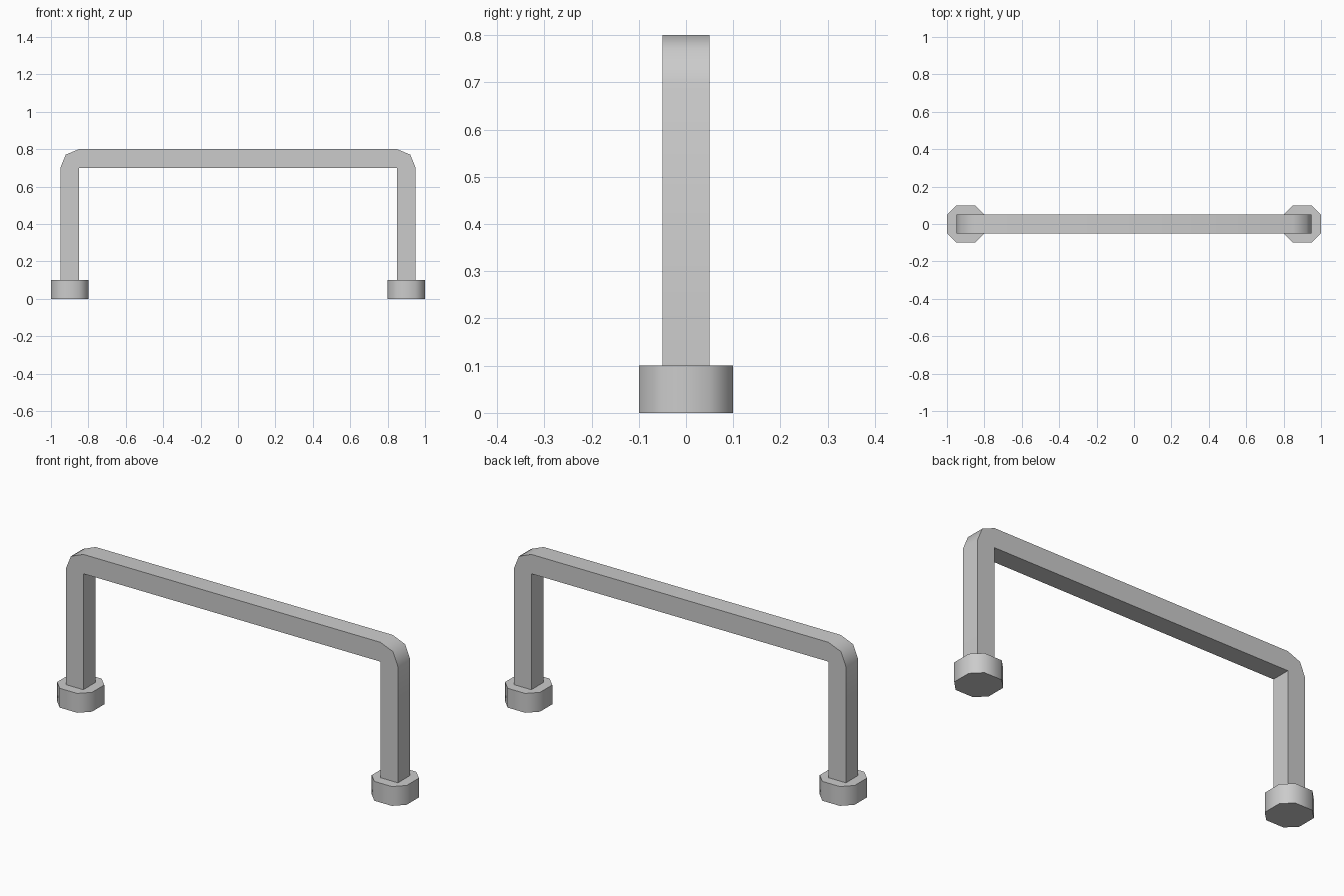
import bpy, bmesh, math
from mathutils import Vector

if "Cube" in bpy.data.objects:
    bpy.data.objects.remove(bpy.data.objects["Cube"])


def extrude_outline(name, points, offset):
    """Solid made by sweeping a closed planar outline along offset."""
    bm = bmesh.new()
    face = bm.faces.new([bm.verts.new(p) for p in points])
    new = bmesh.ops.extrude_face_region(bm, geom=[face], use_keep_orig=True)["geom"]
    verts = [g for g in new if isinstance(g, bmesh.types.BMVert)]
    bmesh.ops.translate(bm, verts=verts, vec=Vector(offset))
    bmesh.ops.recalc_face_normals(bm, faces=bm.faces[:])
    mesh = bpy.data.meshes.new(name)
    bm.to_mesh(mesh)
    bm.free()
    obj = bpy.data.objects.new(name, mesh)
    bpy.context.collection.objects.link(obj)
    bpy.ops.object.select_all(action='DESELECT')
    obj.select_set(True)
    bpy.context.view_layer.objects.active = obj
    bpy.ops.object.shade_smooth_by_angle(angle=math.radians(50))
    return obj


# Square bar bent into a bracket, with rounded outer corners
half = [(0.85, 0.1), (0.95, 0.1), (0.95, 0.7), (0.921, 0.771), (0.85, 0.8)]
inner = (0.85, 0.7)
right = [inner] + half
left = [(-x, z) for x, z in reversed(right)]
extrude_outline("handle_bar", [(x, -0.05, z) for x, z in right + left], (0, 0.1, 0))

# Eight-sided foot under each leg
R, C = 0.1, 0.05
octagon = [(R, -C), (R, C), (C, R), (-C, R), (-R, C), (-R, -C), (-C, -R), (C, -R)]
for side, cx in (("left", -0.9), ("right", 0.9)):
    extrude_outline(side + "_foot", [(cx + x, y, 0) for x, y in octagon], (0, 0, 0.1))
